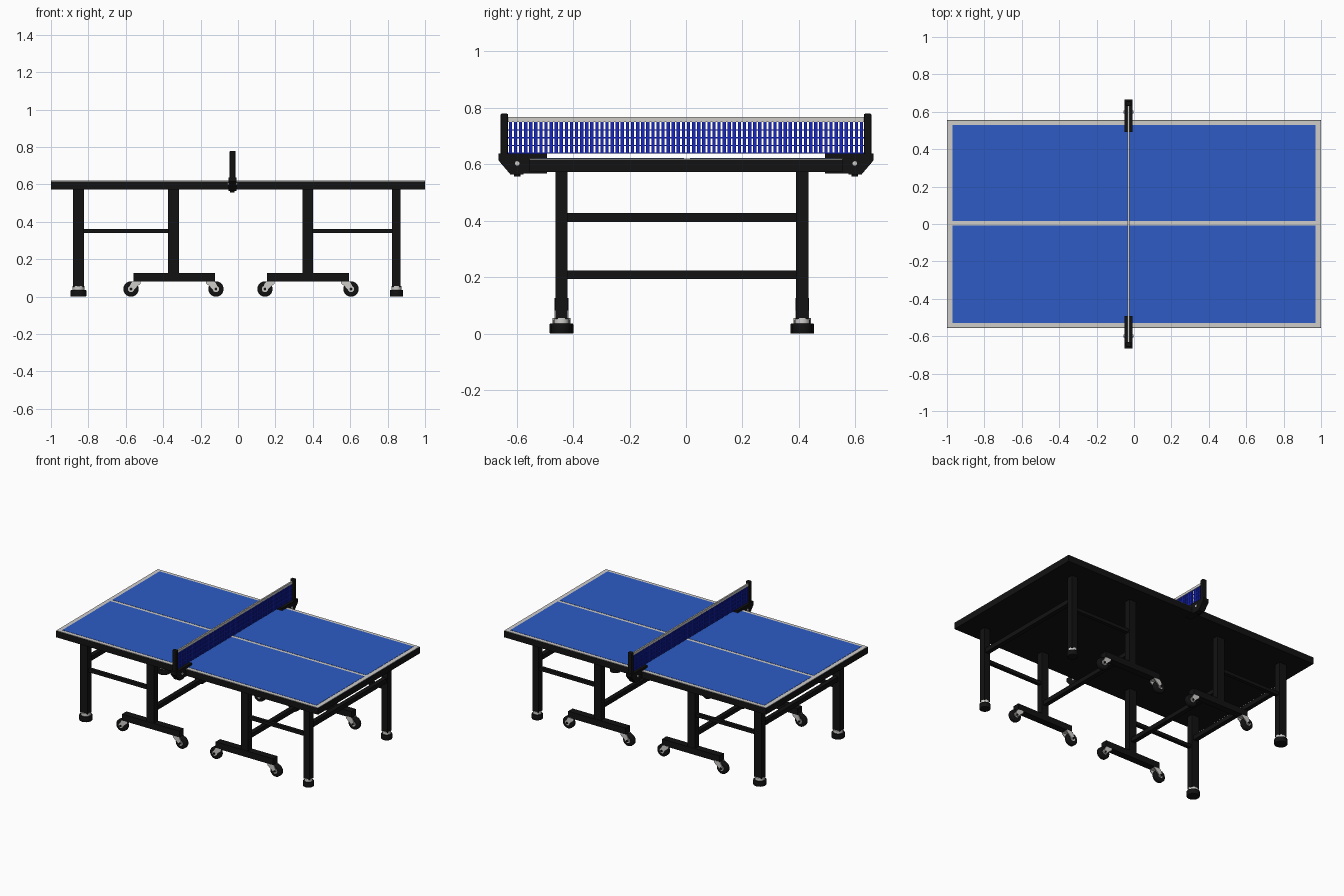
import bpy, bmesh, math
from mathutils import Matrix, Vector

if "Cube" in bpy.data.objects:
    bpy.data.objects.remove(bpy.data.objects["Cube"])


def material(name, rgb):
    m = bpy.data.materials.new(name)
    m.diffuse_color = (*rgb, 1)
    m.use_nodes = True
    m.node_tree.nodes["Principled BSDF"].inputs["Base Color"].default_value = m.diffuse_color
    return m


BLACK = material("black", (0.006, 0.006, 0.006))
BLUE = material("table blue", (0.026, 0.105, 0.56))
NAVY = material("net blue", (0.008, 0.02, 0.55))
WHITE = material("off white", (0.62, 0.61, 0.59))


def finish(name, bm, mat, smooth=False):
    bmesh.ops.recalc_face_normals(bm, faces=bm.faces)
    me = bpy.data.meshes.new(name)
    bm.to_mesh(me)
    bm.free()
    me.materials.append(mat)
    ob = bpy.data.objects.new(name, me)
    bpy.context.collection.objects.link(ob)
    if smooth:
        bpy.ops.object.select_all(action='DESELECT')
        ob.select_set(True)
        bpy.context.view_layer.objects.active = ob
        bpy.ops.object.shade_smooth_by_angle(angle=math.radians(40))
    return ob


def add_box(bm, x, y, z):
    size = Matrix.Diagonal((x[1] - x[0], y[1] - y[0], z[1] - z[0], 1))
    mid = Vector(((x[0] + x[1]) / 2, (y[0] + y[1]) / 2, (z[0] + z[1]) / 2))
    bmesh.ops.create_cube(bm, size=1, matrix=Matrix.Translation(mid) @ size)


def box(name, x, y, z, mat, bevel=0):
    bm = bmesh.new()
    add_box(bm, x, y, z)
    if bevel:
        bmesh.ops.bevel(bm, geom=bm.edges[:], offset=bevel, segments=2,
                        affect='EDGES', profile=0.5)
    return finish(name, bm, mat)


def cylinder(name, centre, radius, depth, axis, mat, bevel=0):
    rot = {'x': Matrix.Rotation(math.pi / 2, 4, 'Y'),
           'y': Matrix.Rotation(math.pi / 2, 4, 'X'),
           'z': Matrix.Identity(4)}[axis]
    bm = bmesh.new()
    bmesh.ops.create_cone(bm, cap_ends=True, segments=28, radius1=radius,
                          radius2=radius, depth=depth)
    if bevel:
        rims = [e for e in bm.edges if abs(e.verts[0].co.z - e.verts[1].co.z) < 1e-5]
        bmesh.ops.bevel(bm, geom=rims, offset=bevel, segments=3,
                        affect='EDGES', profile=0.5)
    bmesh.ops.transform(bm, matrix=Matrix.Translation(centre) @ rot, verts=bm.verts)
    return finish(name, bm, mat, True)


def prism(name, points, offset, mat):
    """Extrude a closed 3D outline along an offset vector."""
    bm = bmesh.new()
    face = bm.faces.new([bm.verts.new(p) for p in points])
    ext = bmesh.ops.extrude_face_region(bm, geom=[face])
    bmesh.ops.translate(bm, vec=offset,
                        verts=[g for g in ext['geom'] if isinstance(g, bmesh.types.BMVert)])
    return finish(name, bm, mat)


# Table top: black slab, white border plate, two blue courts
box("table_slab", (-1, 1), (-.555, .555), (.573, .617), BLACK)
box("white_border", (-.999, .999), (-.554, .554), (.616, .620), WHITE)
for name, y in (("front_court", (-.53, -.007)), ("back_court", (.015, .53))):
    box(name, (-.97, .97), y, (.617, .6215), BLUE)


def caster(name, x, y, inward):
    wz = .041
    cylinder(name + "_wheel", (x, y, wz), .041, .032, 'y', BLACK, .007)
    cylinder(name + "_hub", (x, y, wz), .017, .038, 'y', WHITE)
    cylinder(name + "_axle", (x, y, wz), .007, .056, 'y', BLACK)
    # fork cheeks sweep from the hub to the swivel under the foot bar
    outline = [(-.010, .036), (.008, .030), (.030, .052), (.052, .070),
               (.052, .082), (.006, .082), (-.006, .060)]
    for side in (-1, 1):
        pts = [(x + inward * px, y + side * .019, pz) for px, pz in outline]
        prism(name + "_fork", pts, (0, side * .005, 0), WHITE)
    box(name + "_swivel", sorted((x + inward * .014, x + inward * .052)),
        (y - .024, y + .024), (.079, .085), WHITE)


# Undercarriage: one wheeled frame per half
LEG_Y = (-.441, .412)
halves = (
    dict(side="left", end=(-.882, -.824), mid=(-.374, -.316), bar=(-.56, -.123),
         wheels=(-.572, -.118), foot=.042),
    dict(side="right", end=(.824, .870), mid=(.346, .400), bar=(.155, .594),
         wheels=(.144, .604), foot=.035),
)
for h in halves:
    s = h["side"]
    ex, mx = sum(h["end"]) / 2, sum(h["mid"]) / 2
    for y, d in zip(LEG_Y, ("front", "back")):
        n = f"{s}_{d}"
        yy = (y - .022, y + .022)
        # end leg with levelling foot
        box(n + "_end_leg", h["end"], yy, (.052, .58), BLACK)
        cylinder(n + "_foot_collar", (ex, y, .044), h["foot"] * .74, .024, 'z', WHITE)
        cylinder(n + "_foot", (ex, y, .018), h["foot"], .036, 'z', BLACK, .004)
        # middle leg on a wheeled foot bar
        box(n + "_middle_leg", h["mid"], yy, (.11, .58), BLACK)
        box(n + "_foot_bar", h["bar"], (y - .024, y + .024), (.082, .126), BLACK)
        for i, (wx, inward) in enumerate(zip(h["wheels"], (1, -1))):
            caster(f"{n}_caster_{i + 1}", wx, y, inward)
        # lengthwise brace
        inner = sorted((ex, mx))
        box(n + "_brace", inner, (y - .012, y + .012), (.340, .363), BLACK)
    # cross bars
    box(s + "_end_cross_bar", (ex - .015, ex + .015), LEG_Y, (.395, .427), BLACK)
    box(s + "_middle_cross_bar", (mx - .015, mx + .015), LEG_Y, (.193, .223), BLACK)

# Net: vertical and horizontal strands in one mesh, with a white top band
NX = -.03
bm = bmesh.new()
count = 70
step = 1.262 / count
for i in range(count):
    y = -.631 + (i + .5) * step
    add_box(bm, (NX - .0025, NX + .0025), (y - .0058, y + .0058), (.638, .752))
for z in (.640, .667, .694, .721):
    add_box(bm, (NX - .002, NX + .002), (-.632, .632), (z - .002, z + .002))
finish("net_mesh", bm, NAVY)
box("net_top_band", (NX - .005, NX + .005), (-.635, .635), (.750, .767), WHITE)

# Net posts and clamps at both sides
for side, d in ((-1, "front"), (1, "back")):
    box(d + "_net_post", (NX - .015, NX + .017),
        sorted((side * .630, side * .657)), (.60, .780), BLACK, .006)
    outline = [(.492, .638), (.665, .638), (.665, .615), (.622, .564),
               (.575, .564), (.575, .568), (.492, .568)]
    prism(d + "_net_clamp", [(NX - .021, side * y, z) for y, z in outline],
          (.043, 0, 0), BLACK)
    cylinder(d + "_clamp_pin", (NX, side * .598, .603), .008, .052, 'x', WHITE)
    cylinder(d + "_clamp_screw", (NX, side * .598, .565), .012, .016, 'z', BLACK)
